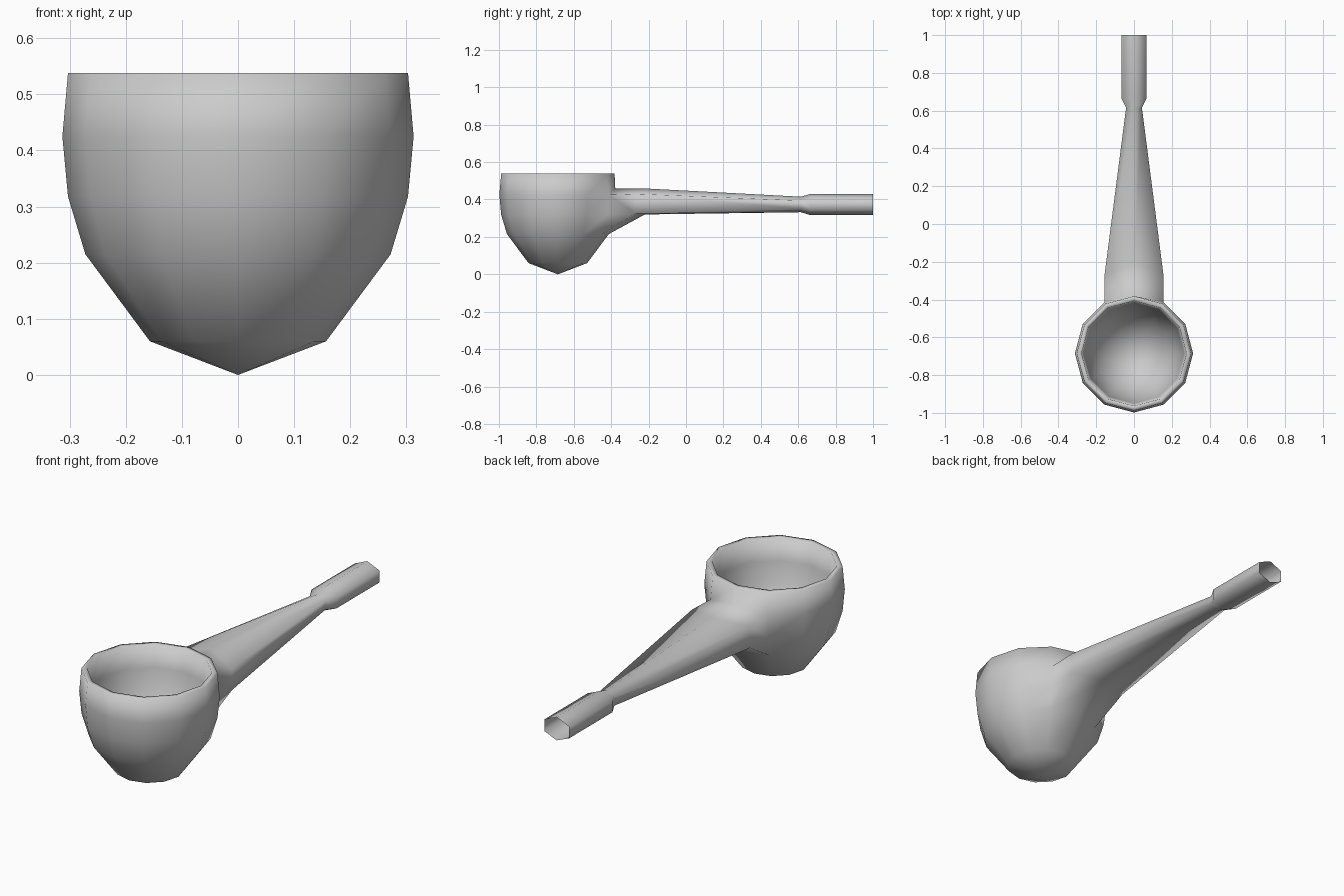
import bpy, bmesh, math
from mathutils import Vector

if "Cube" in bpy.data.objects:
    bpy.data.objects.remove(bpy.data.objects["Cube"])

SIDES = 12
CY = -0.685
bm = bmesh.new()

def ring(r, z):
    return [bm.verts.new((r * math.cos(2 * math.pi * i / SIDES),
                          CY + r * math.sin(2 * math.pi * i / SIDES), z))
            for i in range(SIDES)]

def face(*vs):
    vs = list(dict.fromkeys(vs))
    if len(vs) > 2:
        bm.faces.new(vs)

def bridge(a, b, skip=()):
    n = len(a)
    for i in range(n):
        if i not in skip:
            face(a[i], a[(i + 1) % n], b[(i + 1) % n], b[i])

def fan(loop, point):
    tip = bm.verts.new(point)
    for i in range(len(loop)):
        face(loop[i], loop[(i + 1) % len(loop)], tip)

# Bowl: outer wall, rim, then inner wall
outer = [(0.157, 0.06), (0.272, 0.215), (0.303, 0.318), (0.313, 0.425), (0.303, 0.538)]
inner = [(0.278, 0.538), (0.265, 0.43), (0.242, 0.33), (0.195, 0.23), (0.11, 0.15)]
rings = [ring(r, z) for r, z in outer + inner]
for k in range(len(rings) - 1):
    # back faces stay open for the stem
    bridge(rings[k], rings[k + 1], (2, 3) if k in (1, 2) else ())
fan(rings[0], (0, CY, 0))
fan(rings[-1], (0, CY, 0.115))

# Stem root: outline of the opening in the back of the bowl
base, low, high = rings[1:4]
high[3].co = Vector((0, -0.378, 0.458))
bm.verts.remove(low[3])
root = [high[3], high[2], low[2], base[2], base[3], base[4], low[4], high[4]]

def section(y, w, top, side_top, side_bot, bot):
    a, b, c, d, e, f = [bm.verts.new((x, y, z)) for x, z in
                        ((0, top), (w, side_top), (w, side_bot), (0, bot),
                         (-w, side_bot), (-w, side_top))]
    return [a, b, c, c, d, e, e, f]

# Stem: six-sided taper, neck and mouthpiece, open at the end
collar = section(-0.27, 0.156, 0.458, 0.43, 0.325, 0.32)
collar[0].co.y = -0.2
collar[4].co.y = -0.22
loops = [root, collar,
         section(0.615, 0.042, 0.415, 0.394, 0.350, 0.332),
         section(0.665, 0.067, 0.43, 0.401, 0.344, 0.316),
         section(1.0, 0.067, 0.43, 0.401, 0.344, 0.316)]
for a, b in zip(loops, loops[1:]):
    bridge(a, b)

bmesh.ops.recalc_face_normals(bm, faces=bm.faces)
for f in bm.faces:
    f.smooth = True
mesh = bpy.data.meshes.new("smoking_pipe")
bm.to_mesh(mesh)
bm.free()
pipe = bpy.data.objects.new("smoking_pipe", mesh)
bpy.context.collection.objects.link(pipe)
